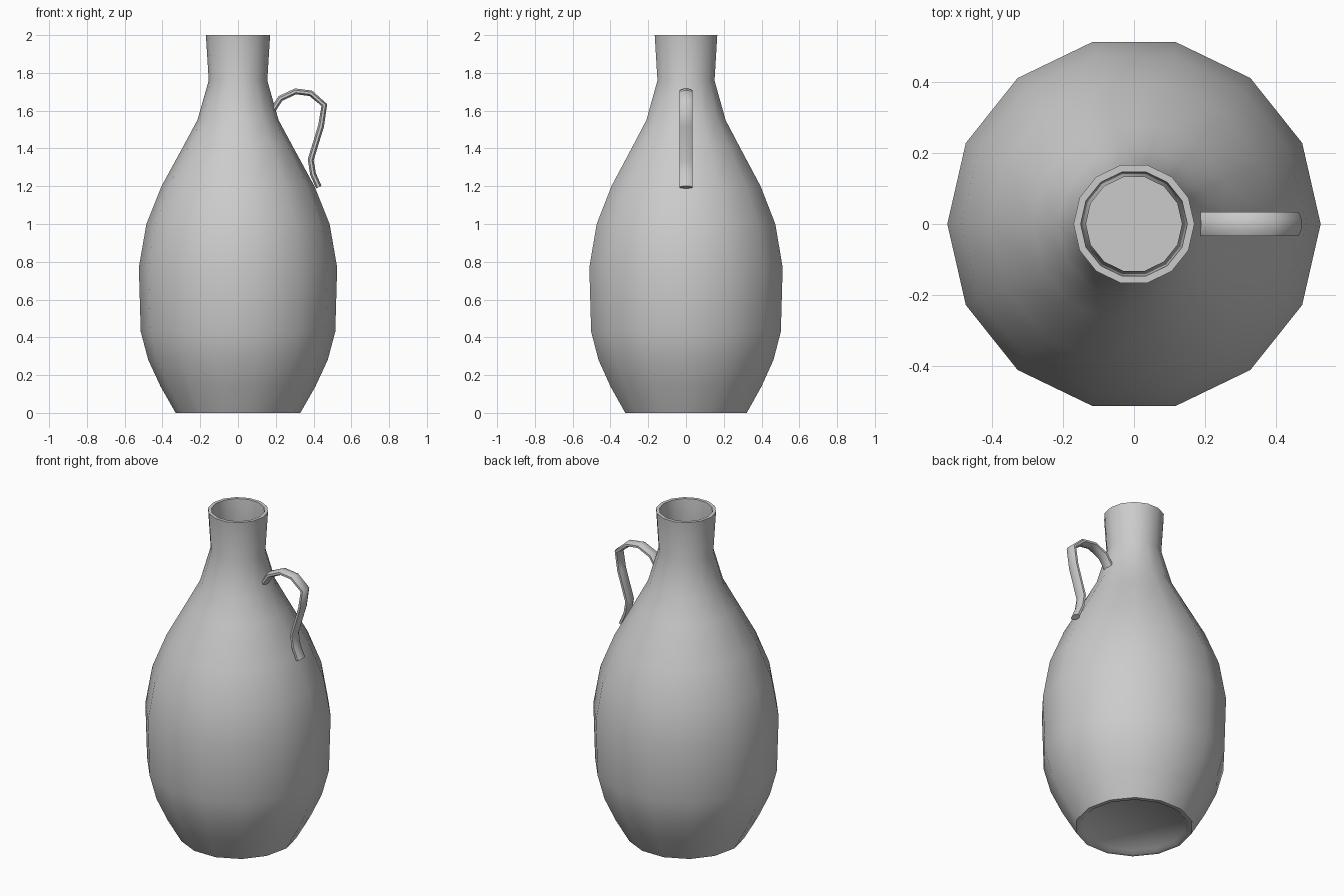
import bpy, bmesh, math
from mathutils import Vector

cube = bpy.data.objects.get("Cube")
if cube:
    bpy.data.objects.remove(cube)

# One grey clay material
clay = bpy.data.materials.new("grey_clay")
clay.use_nodes = True
grey = (0.6, 0.6, 0.6, 1)
clay.diffuse_color = grey
clay.node_tree.nodes["Principled BSDF"].inputs["Base Color"].default_value = grey


def loft(name, rings, angle):
    """Skin a list of closed rings of points and cap both ends."""
    bm = bmesh.new()
    loops = [[bm.verts.new(p) for p in ring] for ring in rings]
    for low, high in zip(loops, loops[1:]):
        n = len(low)
        for i in range(n):
            j = (i + 1) % n
            bm.faces.new((low[i], low[j], high[j], high[i]))
    bm.faces.new(loops[0])
    bm.faces.new(loops[-1])
    bmesh.ops.recalc_face_normals(bm, faces=bm.faces)
    mesh = bpy.data.meshes.new(name)
    bm.to_mesh(mesh)
    bm.free()
    mesh.materials.append(clay)
    obj = bpy.data.objects.new(name, mesh)
    bpy.context.collection.objects.link(obj)
    bpy.ops.object.select_all(action="DESELECT")
    obj.select_set(True)
    bpy.context.view_layer.objects.active = obj
    bpy.ops.object.shade_smooth_by_angle(angle=math.radians(angle))
    return obj


def circle(radius, z, sides=14):
    return [Vector((radius * math.cos(math.tau * i / sides),
                    radius * math.sin(math.tau * i / sides), z))
            for i in range(sides)]


# Jug: recessed foot, outer wall, rim, then a thin inner wall down to the floor
outer = [(0.33, 0), (0.41, 0.14), (0.475, 0.28), (0.515, 0.43), (0.525, 0.77),
         (0.485, 1.0), (0.405, 1.2), (0.285, 1.42), (0.215, 1.55),
         (0.155, 1.76), (0.17, 2.0)]
wall = 0.02
foot = [(0.29, 0.015), (0.305, 0)]
inner = [(r - wall, max(z, 0.03)) for r, z in reversed(outer)]
loft("jug_body", [circle(r, z) for r, z in foot + outer + inner], 50)

# Handle: flattened strap swept along a path in the xz plane
path = [Vector((x, 0, z)) for x, z in [
    (0.185, 1.605), (0.225, 1.665), (0.305, 1.702), (0.385, 1.692),
    (0.457, 1.63), (0.44, 1.52), (0.385, 1.34), (0.397, 1.265), (0.428, 1.195)]]
half_width, half_thick = 0.036, 0.017
rings = []
for i, point in enumerate(path):
    tangent = (path[min(i + 1, len(path) - 1)] - path[max(i - 1, 0)]).normalized()
    side = Vector((0, 1, 0))
    normal = tangent.cross(side)
    rings.append([point + side * half_width * math.cos(math.tau * k / 8 + math.pi / 8)
                  + normal * half_thick * math.sin(math.tau * k / 8 + math.pi / 8)
                  for k in range(8)])
loft("handle", rings, 60)
